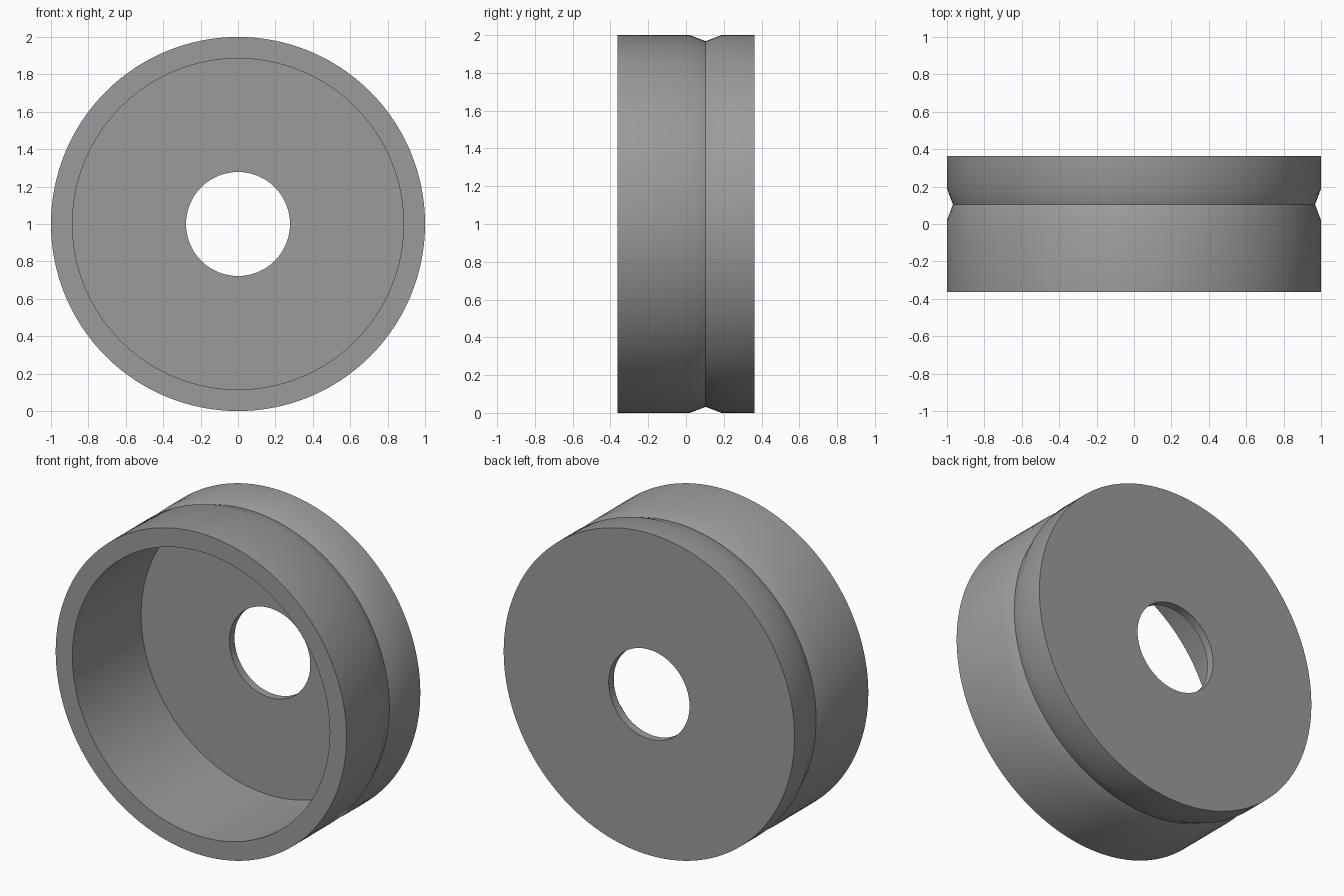
import bpy, bmesh, math
from mathutils import Matrix

if "Cube" in bpy.data.objects:
    bpy.data.objects.remove(bpy.data.objects["Cube"])

SEGMENTS = 128

# Closed cross-section of the cup: (radius, y), front rim at -y, floor at +y
profile = [
    (1.0, -0.3625), (1.0, 0.02), (0.968, 0.104), (1.0, 0.188),  # outer wall with V groove
    (1.0, 0.3625), (0.278, 0.3625),                             # back face
    (0.278, 0.3125), (0.885, 0.3125),                           # centre hole, inner floor
    (0.885, -0.3625),                                           # inner wall
]

# Revolve the section around the y axis
bm = bmesh.new()
rings = []
for i in range(SEGMENTS):
    a = 2 * math.pi * i / SEGMENTS
    rings.append([bm.verts.new((r * math.cos(a), y, r * math.sin(a))) for r, y in profile])
n = len(profile)
for i in range(SEGMENTS):
    ring, nxt = rings[i], rings[(i + 1) % SEGMENTS]
    for j in range(n):
        k = (j + 1) % n
        bm.faces.new((ring[j], ring[k], nxt[k], nxt[j]))
bmesh.ops.recalc_face_normals(bm, faces=bm.faces)
bmesh.ops.transform(bm, matrix=Matrix.Translation((0, 0, 1)), verts=bm.verts)

mesh = bpy.data.meshes.new("grooved_cup")
bm.to_mesh(mesh)
bm.free()
cup = bpy.data.objects.new("grooved_cup", mesh)
bpy.context.collection.objects.link(cup)

# Plain grey finish
grey = bpy.data.materials.new("grey")
grey.diffuse_color = (0.33, 0.33, 0.33, 1)
grey.use_nodes = True
grey.node_tree.nodes["Principled BSDF"].inputs["Base Color"].default_value = grey.diffuse_color
mesh.materials.append(grey)

# Smooth walls, crisp rims and groove bottom
bpy.context.view_layer.objects.active = cup
cup.select_set(True)
bpy.ops.object.shade_smooth_by_angle(angle=math.radians(30))
